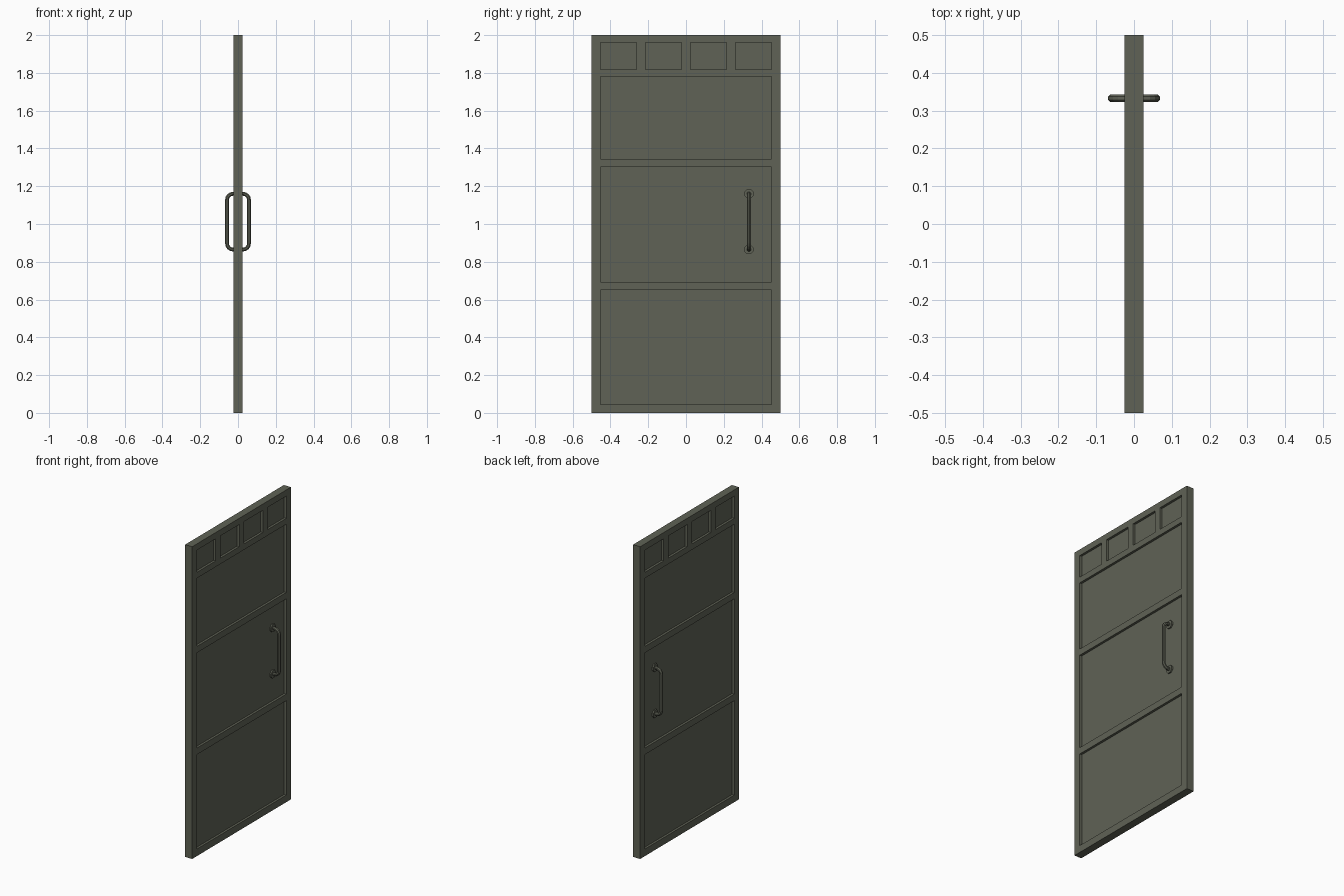
import bpy, bmesh, math
from mathutils import Vector, Matrix

if "Cube" in bpy.data.objects:
    bpy.data.objects.remove(bpy.data.objects["Cube"])

T, DEPTH = 0.025, 0.015        # half thickness, panel recess depth
FLOOR = T - DEPTH
HY, Z_TOP, Z_BOT, REACH, R = 0.333, 1.16, 0.865, 0.058, 0.011

mat = bpy.data.materials.new("olive_grey_paint")
mat.diffuse_color = (0.115, 0.123, 0.092, 1)
mat.use_nodes = True
mat.node_tree.nodes["Principled BSDF"].inputs["Base Color"].default_value = mat.diffuse_color


def finish(name, bm):
    bmesh.ops.recalc_face_normals(bm, faces=bm.faces)
    me = bpy.data.meshes.new(name)
    bm.to_mesh(me)
    bm.free()
    me.materials.append(mat)
    ob = bpy.data.objects.new(name, me)
    bpy.context.collection.objects.link(ob)
    return ob


def add_box(bm, x0, x1, y0, y1, z0, z1):
    m = Matrix.Translation(((x0 + x1) / 2, (y0 + y1) / 2, (z0 + z1) / 2)) \
        @ Matrix.Diagonal((x1 - x0, y1 - y0, z1 - z0, 1))
    bmesh.ops.create_cube(bm, size=1, matrix=m)


# Door leaf with recessed panels on both faces
bm = bmesh.new()
add_box(bm, -T, T, -0.5, 0.5, 0, 2)
door = finish("door_leaf", bm)

panels = [(-0.453, 0.453, 0.045, 0.65), (-0.453, 0.453, 0.692, 1.302),
          (-0.453, 0.453, 1.343, 1.78)]
panels += [(-0.453 + i * 0.238, -0.453 + i * 0.238 + 0.192, 1.818, 1.96) for i in range(4)]
bm = bmesh.new()
for p in panels:
    add_box(bm, FLOOR, T + 0.05, *p)
    add_box(bm, -T - 0.05, -FLOOR, *p)
cutter = finish("panel_cutter", bm)
cutter.hide_render = True

mod = door.modifiers.new("panels", 'BOOLEAN')
mod.operation, mod.object, mod.solver = 'DIFFERENCE', cutter, 'EXACT'
bpy.context.view_layer.objects.active = door
bpy.ops.object.modifier_apply(modifier=mod.name)
bpy.data.objects.remove(cutter)


def pull_handle(name, side):
    # Half of a rounded path, then its mirror image below
    bend, mid = 0.032, (Z_TOP + Z_BOT) / 2
    path = [(FLOOR, Z_TOP)]
    for i in range(5):
        a = math.pi / 2 * (1 - i / 4)
        path.append((REACH - bend + bend * math.cos(a), Z_TOP - bend + bend * math.sin(a)))
    path += [(x, 2 * mid - z) for x, z in reversed(path)]
    pts = [Vector((x, 0, z)) for x, z in path]

    # Eight-sided tube along the path
    bm = bmesh.new()
    rings = []
    for i, p in enumerate(pts):
        t = (pts[min(i + 1, len(pts) - 1)] - pts[max(i - 1, 0)]).normalized()
        if i in (0, len(pts) - 1):
            t = Vector((1 if i == 0 else -1, 0, 0))
        n = Vector((t.z, 0, -t.x))
        ring = []
        for k in range(8):
            a = math.tau * (k + 0.5) / 8
            q = p + R * (n * math.cos(a) + Vector((0, 1, 0)) * math.sin(a))
            ring.append(bm.verts.new((side * q.x, HY + q.y, q.z)))
        rings.append(ring)
    for a, b in zip(rings, rings[1:]):
        for k in range(8):
            bm.faces.new((a[k], a[k - 1], b[k - 1], b[k]))
    bm.faces.new(rings[0])
    bm.faces.new(rings[-1])

    # Round mounting plates
    for z in (Z_TOP, Z_BOT):
        m = Matrix.Translation((side * (FLOOR + 0.004), HY, z)) @ Matrix.Rotation(math.pi / 2, 4, 'Y')
        bmesh.ops.create_cone(bm, cap_ends=True, segments=8, radius1=0.026, radius2=0.026,
                              depth=0.01, matrix=m @ Matrix.Rotation(math.pi / 8, 4, 'Z'))
    return finish(name, bm)


pull_handle("pull_handle_right", 1)
pull_handle("pull_handle_left", -1)
